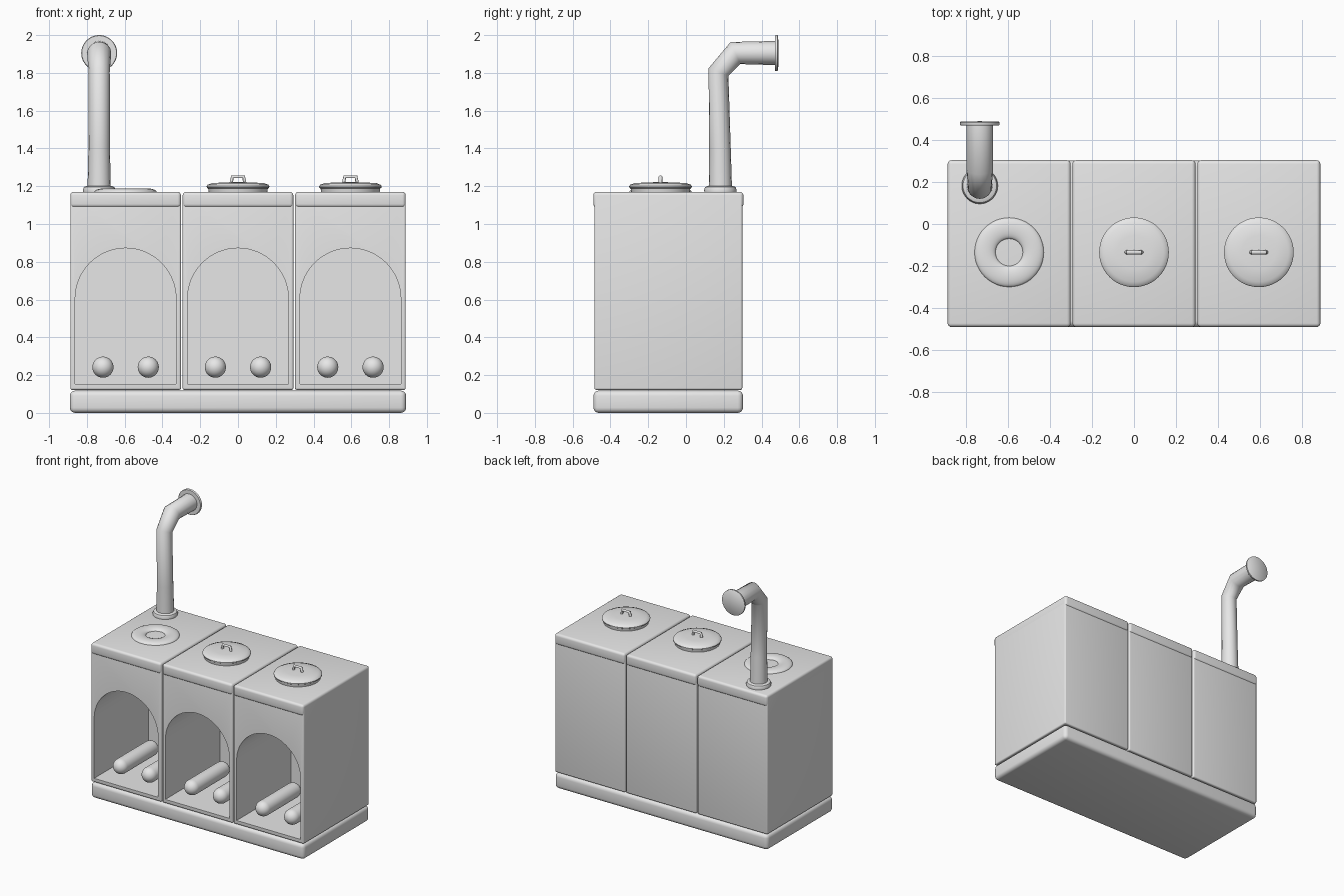
import bpy, bmesh, math
from mathutils import Vector

if "Cube" in bpy.data.objects:
    bpy.data.objects.remove(bpy.data.objects["Cube"])

grey = bpy.data.materials.new("plain_grey")
grey.use_nodes = True
grey.diffuse_color = (0.8, 0.8, 0.8, 1)
grey.node_tree.nodes["Principled BSDF"].inputs["Base Color"].default_value = (0.8, 0.8, 0.8, 1)


def activate(ob):
    bpy.ops.object.select_all(action="DESELECT")
    ob.select_set(True)
    bpy.context.view_layer.objects.active = ob


def finish(ob, name, angle=40):
    ob.name = name
    ob.data.materials.clear()
    ob.data.materials.append(grey)
    activate(ob)
    bpy.ops.object.shade_smooth_by_angle(angle=math.radians(angle))
    return ob


def mesh_object(bm, name):
    bmesh.ops.recalc_face_normals(bm, faces=bm.faces)
    me = bpy.data.meshes.new(name)
    bm.to_mesh(me)
    bm.free()
    ob = bpy.data.objects.new(name, me)
    bpy.context.collection.objects.link(ob)
    return ob


def box(name, low, high, bevel):
    """Rounded box between two corners."""
    low, high = Vector(low), Vector(high)
    bm = bmesh.new()
    bmesh.ops.create_cube(bm, size=1)
    for v in bm.verts:
        v.co = (low + high) / 2 + v.co * (high - low)
    bmesh.ops.bevel(bm, geom=bm.edges[:], offset=bevel, segments=4,
                    profile=0.5, affect="EDGES")
    return finish(mesh_object(bm, name), name)


def lathe(name, profile, location, axis="Z", steps=48):
    """Spin (radius, height) points; axis Y lays the shape towards +y."""
    bm = bmesh.new()
    verts = [bm.verts.new((r, 0, h)) for r, h in profile]
    edges = [bm.edges.new(pair) for pair in zip(verts, verts[1:])]
    bmesh.ops.spin(bm, geom=verts + edges, axis=(0, 0, 1), cent=(0, 0, 0),
                   angle=math.tau, steps=steps)
    bmesh.ops.remove_doubles(bm, verts=bm.verts, dist=0.0001)
    ob = mesh_object(bm, name)
    ob.location = location
    if axis == "Y":
        ob.rotation_euler.x = -math.pi / 2
    return finish(ob, name)


def tube(name, points, radii, resolution):
    """Round tube through a list of points."""
    curve = bpy.data.curves.new(name, "CURVE")
    curve.dimensions = "3D"
    curve.bevel_depth = 1
    curve.bevel_resolution = resolution
    curve.use_fill_caps = True
    line = curve.splines.new("POLY")
    line.points.add(len(points) - 1)
    for p, co, r in zip(line.points, points, radii):
        p.co = (*co, 1)
        p.radius = r
    ob = bpy.data.objects.new(name, curve)
    bpy.context.collection.objects.link(ob)
    activate(ob)
    bpy.ops.object.convert(target="MESH")
    return finish(bpy.context.object, name, 60)


def cut_arch(body, x, half, floor, spring, front, back):
    """Carve a round-topped firebox into a body."""
    outline = [(x - half, floor), (x + half, floor)]
    outline += [(x + half * math.cos(a), spring + half * math.sin(a))
                for a in (math.pi * i / 32 for i in range(33))]
    bm = bmesh.new()
    face = bm.faces.new([bm.verts.new((px, front, pz)) for px, pz in outline])
    out = bmesh.ops.extrude_face_region(bm, geom=[face])
    moved = [g for g in out["geom"] if isinstance(g, bmesh.types.BMVert)]
    bmesh.ops.translate(bm, verts=moved, vec=(0, back - front, 0))
    cutter = mesh_object(bm, "firebox_cutter")
    cutter.hide_render = True
    mod = body.modifiers.new("firebox", "BOOLEAN")
    mod.object = cutter
    mod.solver = "EXACT"
    activate(body)
    bpy.ops.object.modifier_apply(modifier=mod.name)
    bpy.data.objects.remove(cutter)
    finish(body, body.name)


FRONT, BACK, TOP = -0.485, 0.298, 1.17
PLATE_Y = -0.135

# Shared plinth
box("plinth", (-0.89, -0.49, 0), (0.89, 0.302, 0.118), 0.028)

# Three stove units, each with worktop, firebox and two logs
for side, x in (("right", -0.595), ("middle", 0), ("left", 0.595)):
    body = box(side + "_body", (x - 0.293, FRONT, 0.122),
               (x + 0.293, BACK, TOP - 0.01), 0.01)
    cut_arch(body, x, 0.267, 0.152, 0.605, -0.6, 0.165)
    box(side + "_worktop", (x - 0.293, -0.491, 1.088), (x + 0.293, 0.304, TOP), 0.018)

    # Logs with domed ends
    r, length = 0.056, 0.46
    arc = [math.pi / 2 * i / 8 for i in range(9)]
    capsule = [(r * math.sin(a), r - r * math.cos(a)) for a in arc]
    capsule += [(r * math.cos(a), length - r + r * math.sin(a)) for a in arc]
    for label, dx in (("a", -0.12), ("b", 0.12)):
        lathe(f"{side}_log_{label}", capsule, (x + dx, -0.43, 0.242), "Y", 32)

    # Open ring on one unit, lids with handles on the others
    if side == "right":
        ring = [(0.115 + 0.05 * math.cos(a), 0.018 * math.sin(a))
                for a in (math.tau * i / 24 for i in range(25))]
        lathe("hob_ring", ring, (x, PLATE_Y, TOP))
    else:
        lid = [(0, 0), (0.155, 0), (0.158, 0.018), (0.165, 0.022), (0.166, 0.03),
               (0.16, 0.038), (0.148, 0.042), (0.14, 0.046), (0.08, 0.05), (0, 0.052)]
        lathe(side + "_lid", lid, (x, PLATE_Y, TOP))
        grip = [(-0.037, 1.21), (-0.03, 1.25), (0.03, 1.25), (0.037, 1.21)]
        tube(side + "_lid_handle", [(x + dx, PLATE_Y, z) for dx, z in grip],
             [0.01] * 4, 3)

# Flue: collar, bent pipe and wall flange
FLUE_X = -0.735
lathe("flue_collar", [(0, 0), (0.085, 0), (0.086, 0.012), (0.08, 0.026),
                      (0.065, 0.032), (0, 0.032)], (FLUE_X, 0.182, TOP))
tube("flue_pipe",
     [(FLUE_X, 0.182, TOP), (FLUE_X, 0.18, 1.4), (FLUE_X, 0.172, 1.805),
      (FLUE_X, 0.262, 1.905), (FLUE_X, 0.478, 1.905)],
     [0.062, 0.057, 0.056, 0.064, 0.064], 6)
lathe("flue_flange", [(0, 0), (0.092, 0), (0.095, 0.004), (0.095, 0.014),
                      (0.09, 0.018), (0, 0.02)], (FLUE_X, 0.47, 1.905), "Y")
